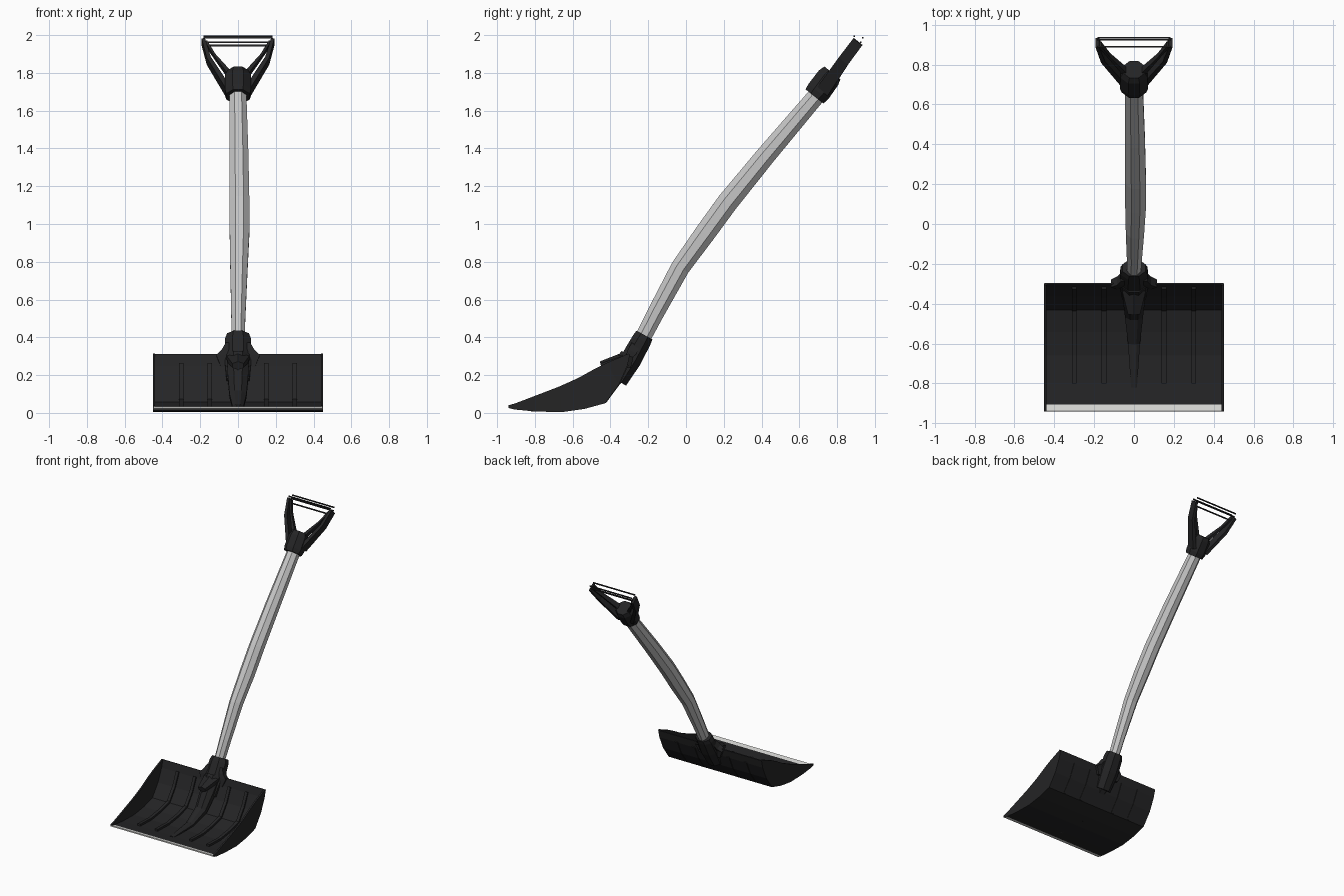
import bpy, bmesh, math
from mathutils import Vector

cube = bpy.data.objects.get("Cube")
if cube:
    bpy.data.objects.remove(cube, do_unlink=True)


def material(name, rgb, rough=0.6):
    m = bpy.data.materials.new(name)
    m.use_nodes = True
    m.diffuse_color = (*rgb, 1)
    bsdf = m.node_tree.nodes["Principled BSDF"]
    bsdf.inputs["Base Color"].default_value = (*rgb, 1)
    bsdf.inputs["Roughness"].default_value = rough
    return m


BLACK = material("black plastic", (0.018, 0.018, 0.019))
GREY = material("light grey metal", (0.56, 0.56, 0.56))
PALE = material("pale wear strip", (0.68, 0.68, 0.66))


def finish(name, bm, *mats):
    bmesh.ops.recalc_face_normals(bm, faces=bm.faces)
    mesh = bpy.data.meshes.new(name)
    bm.to_mesh(mesh)
    bm.free()
    for m in mats:
        mesh.materials.append(m)
    ob = bpy.data.objects.new(name, mesh)
    bpy.context.collection.objects.link(ob)
    return ob


def loft(name, sections, sides, mat, across=None):
    """Skin rings given as (centre, half width, half depth) along a path."""
    bm = bmesh.new()
    pts = [Vector(s[0]) for s in sections]
    rings = []
    for i, (_, w, d) in enumerate(sections):
        t = (pts[min(i + 1, len(pts) - 1)] - pts[max(i - 1, 0)]).normalized()
        if across:
            n = Vector(across)
            u = t.cross(n).normalized()
        else:
            n = Vector((1, 0, 0)).cross(t).normalized()
            u = t.cross(n).normalized()
        k = 1 / math.cos(math.pi / sides)
        ring = []
        for j in range(sides):
            a = math.tau * (j + 0.5) / sides
            ring.append(bm.verts.new(pts[i] + u * w * k * math.cos(a) + n * d * k * math.sin(a)))
        rings.append(ring)
    for a, b in zip(rings, rings[1:]):
        for j in range(sides):
            q = (j + 1) % sides
            bm.faces.new((a[j], a[q], b[q], b[j]))
    bm.faces.new(rings[0])
    bm.faces.new(rings[-1])
    return finish(name, bm, mat)


# Scoop blade: curved floor and back, closed by two side walls
FLOOR = [(-.94, .03), (-.905, .022), (-.8, .012), (-.66, .008), (-.54, .025),
         (-.43, .055), (-.36, .15), (-.315, .25), (-.3, .31)]
RIM = [(-.94, .04), (-.905, .05), (-.8, .09), (-.67, .14), (-.57, .185),
       (-.48, .235), (-.42, .265), (-.36, .29), (-.305, .314)]
HALF = 0.445
bm = bmesh.new()
rows = []
for f, r in zip(FLOOR, RIM):
    rows.append([bm.verts.new((x, *p)) for x, p in
                 ((-HALF, r), (-HALF, f), (HALF, f), (HALF, r))])
for i, (a, b) in enumerate(zip(rows, rows[1:])):
    for j in range(3):
        face = bm.faces.new((a[j], a[j + 1], b[j + 1], b[j]))
        face.material_index = 1 if i == 0 and j == 1 else 0
blade = finish("blade", bm, BLACK, PALE)
shell = blade.modifiers.new("thickness", "SOLIDIFY")
shell.thickness = 0.012
shell.offset = 0

# Stiffening ribs that follow the floor
for x in (-0.3, -0.15, 0.15, 0.3):
    loft("blade_rib", [((x, y, z + 0.008), 0.012, 0.012) for y, z in FLOOR[2:8]], 4, BLACK)

# Central ridge running from the socket down the floor
loft("blade_ridge", [((0, -.3, .3), .06, .05), ((0, -.37, .2), .055, .05),
                     ((0, -.46, .09), .045, .035), ((0, -.6, .03), .03, .018),
                     ((0, -.82, .015), .015, .008)], 8, BLACK)

# Socket holding the shaft
loft("socket", [((0, -.22, .412), .058, .048), ((0, -.235, .385), .068, .052),
                ((0, -.29, .285), .072, .056), ((0, -.36, .17), .06, .05)], 8, BLACK)

# Flared gusset joining socket and back edge, and a raised front lug
loft("socket_gusset", [((0, -.31, .24), .09, .018), ((0, -.298, .3), .115, .02),
                       ((0, -.285, .325), .085, .025), ((0, -.265, .36), .065, .025)], 4, BLACK)
loft("socket_lug", [((0, -.45, .25), .03, .02), ((0, -.33, .285), .06, .03)], 6, BLACK)

# Bent shaft
loft("shaft", [((0, -.235, .385), .034, .042), ((.002, -.16, .53), .038, .045),
               ((.005, -.03, .77), .046, .05), ((.008, .1, .95), .052, .055),
               ((.008, .22, 1.115), .052, .056), ((.005, .42, 1.36), .05, .052),
               ((0, .7, 1.69), .044, .046)], 8, GREY)

# Collar at the top of the shaft
loft("grip_collar", [((0, .68, 1.675), .062, .06), ((0, .7, 1.7), .07, .066),
                     ((0, .755, 1.775), .068, .064), ((0, .775, 1.80), .055, .054)], 8, BLACK)

# Open triangular grip: outer straps, inner strands and slim crossbar rods
NORMAL = (0, -0.78, 0.62)
for s, side in ((1, "left"), (-1, "right")):
    loft(f"grip_strap_{side}", [((s * .055, .725, 1.705), .014, .036),
                                ((s * .155, .835, 1.865), .011, .031),
                                ((s * .184, .91, 1.965), .009, .03)], 4, BLACK, NORMAL)
    loft(f"grip_strand_{side}", [((s * .045, .765, 1.79), .012, .02),
                                 ((s * .125, .845, 1.89), .006, .014),
                                 ((s * .17, .9, 1.96), .007, .016)], 4, BLACK, NORMAL)
for y, z in ((.89, 1.993), (.935, 1.985), (.89, 1.945), (.925, 1.962)):
    loft("grip_crossbar_rod", [((-.183, y, z), .004, .004), ((.183, y, z), .004, .004)],
         4, BLACK, (0, 0, 1))
